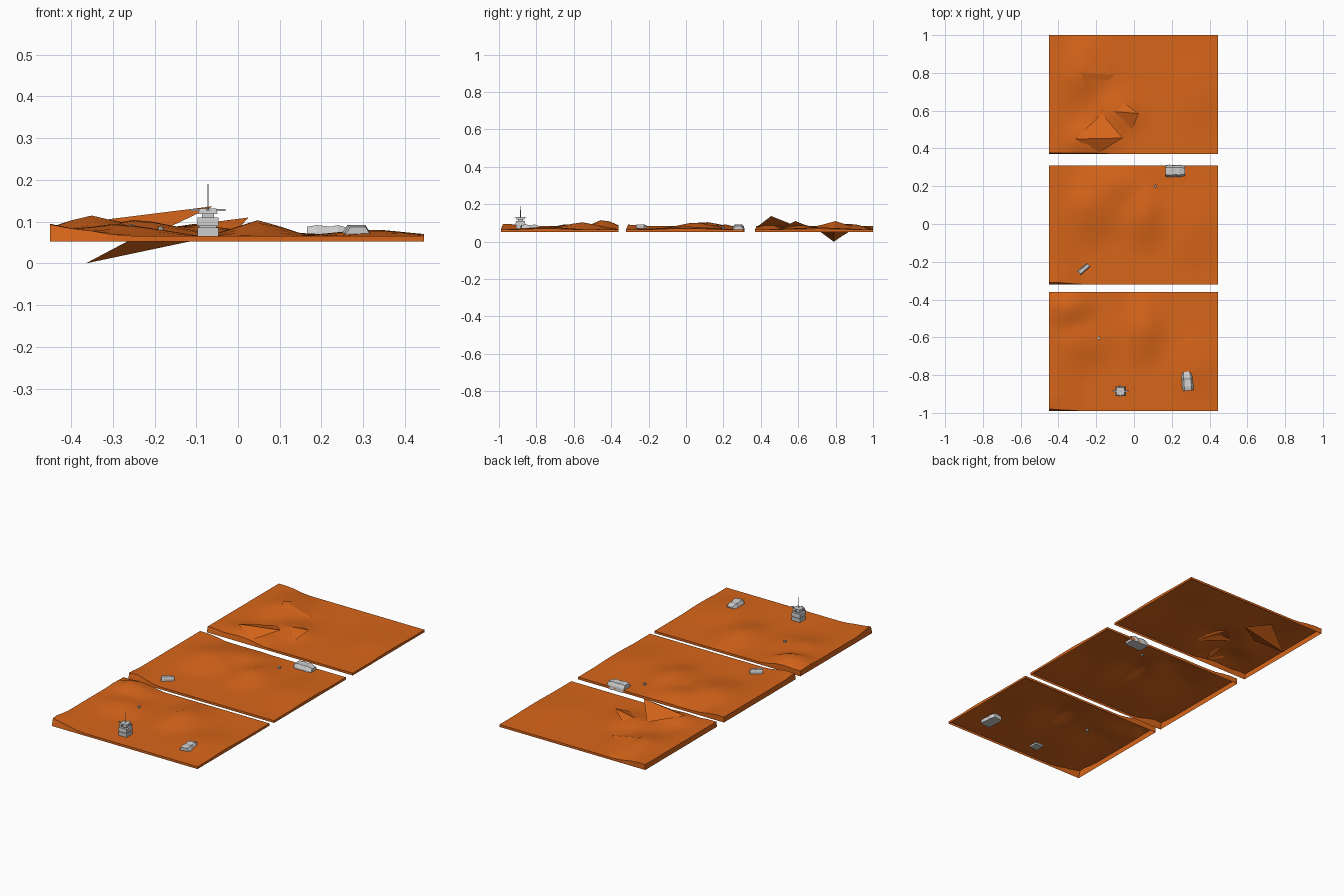
import bpy, bmesh, math
from mathutils import Matrix, Vector

if "Cube" in bpy.data.objects:
    bpy.data.objects.remove(bpy.data.objects["Cube"])

orange = bpy.data.materials.new("orange_soil")
orange.diffuse_color = (0.68, 0.13, 0.01, 1)
orange.use_nodes = True
orange.node_tree.nodes["Principled BSDF"].inputs["Base Color"].default_value = orange.diffuse_color
X0, X1, BASE, FLAT = -0.45, 0.445, 0.053, 0.066


def finish(name, bm, mat=None, smooth=None):
    me = bpy.data.meshes.new(name)
    bm.to_mesh(me)
    bm.free()
    ob = bpy.data.objects.new(name, me)
    bpy.context.collection.objects.link(ob)
    if mat:
        me.materials.append(mat)
    if smooth:
        me.shade_smooth()
        me.set_sharp_from_angle(angle=math.radians(smooth))
    return ob


def height(x, y, hills):
    h = FLAT + 0.017 * min(1, max(0, (-0.28 - x) / 0.1))
    best = 0
    for hx, hy, hz, rx, ry in hills:
        d = math.hypot((x - hx) / rx, (y - hy) / ry)
        best = max(best, (hz - FLAT) * max(0, 1 - d))
    return max(h, FLAT + best)


# Terrain panel: displaced sheet with a skirt, open underneath
def panel(name, y0, hills, nx=18, ny=13):
    bm = bmesh.new()
    w, d = X1 - X0, 0.63
    g = []
    for j in range(ny + 1):
        row = []
        for i in range(nx + 1):
            x, y = X0 + w * i / nx, y0 + d * j / ny
            z = height(x, y, hills)
            if j == 0:
                y += (z - FLAT) * 0.4
            row.append(bm.verts.new((x, y, z)))
        g.append(row)
    for j in range(ny):
        for i in range(nx):
            bm.faces.new((g[j][i], g[j][i + 1], g[j + 1][i + 1], g[j + 1][i]))
    rim = (g[0] + [g[j][nx] for j in range(1, ny + 1)] + g[ny][nx - 1::-1]
           + [g[j][0] for j in range(ny - 1, 0, -1)])
    low = []
    for v in rim:
        y = y0 if v in g[0] else v.co.y
        low.append(bm.verts.new((v.co.x, y, BASE)))
    for k in range(len(rim)):
        m = (k + 1) % len(rim)
        bm.faces.new((rim[k], low[k], low[m], rim[m]))
    finish(name, bm, orange, 40)


panel("front_terrain", -0.99, [
    (-0.35, -0.44, 0.122, 0.16, 0.13), (0.05, -0.56, 0.105, 0.12, 0.2),
    (-0.29, -0.62, 0.098, 0.2, 0.16), (-0.45, -0.96, 0.098, 0.12, 0.2),
    (0.32, -0.75, 0.082, 0.17, 0.2)])
panel("middle_terrain", -0.32, [
    (-0.24, 0.1, 0.108, 0.2, 0.22), (0.05, 0.05, 0.105, 0.12, 0.2),
    (-0.42, -0.3, 0.098, 0.14, 0.12), (-0.1, 0.2, 0.095, 0.2, 0.12),
    (0.32, 0.0, 0.083, 0.17, 0.25)])
panel("back_terrain", 0.37, [
    (-0.28, 0.8, 0.108, 0.17, 0.18), (-0.3, 0.91, 0.095, 0.15, 0.09),
    (-0.26, 0.45, 0.107, 0.2, 0.13), (-0.1, 0.6, 0.098, 0.17, 0.14),
    (0.32, 0.7, 0.078, 0.17, 0.25)])


# Sharp overhanging folds in the back panel: four-point wedges
def fold(name, apex, a, b, tail):
    bm = bmesh.new()
    p, q, r, t = [bm.verts.new(c) for c in (apex, a, b, tail)]
    for f in ((p, q, t), (p, t, r), (p, r, q)):
        bm.faces.new(f)
    bmesh.ops.recalc_face_normals(bm, faces=bm.faces)
    finish(name, bm, orange)


fold("front_fold", (-0.06, 0.455, 0.137), (-0.17, 0.585, 0.085),
     (-0.19, 0.375, 0.075), (-0.31, 0.45, 0.106))
fold("middle_fold", (0.025, 0.585, 0.11), (-0.08, 0.66, 0.08),
     (-0.01, 0.5, 0.07), (-0.17, 0.6, 0.085))
fold("rear_fold", (-0.28, 0.8, 0.11), (-0.2, 0.89, 0.08),
     (-0.24, 0.69, 0.08), (-0.1, 0.79, 0.07))
fold("pit_spike", (-0.365, 0.79, 0.0), (-0.2, 0.89, 0.066),
     (-0.24, 0.70, 0.066), (-0.1, 0.79, 0.056))


def prism(name, loc, size, taper=1.0, rot=0, sides=4):
    """Tapered upright prism; loc is the centre of its underside."""
    bm = bmesh.new()
    k = 1 / math.sqrt(2) if sides == 4 else 0.5
    bmesh.ops.create_cone(bm, cap_ends=True, segments=sides, radius1=k,
                          radius2=k * taper, depth=1)
    if sides == 4:
        bm.transform(Matrix.Rotation(math.pi / 4, 4, 'Z'))
    bm.transform(Matrix.Diagonal((*size, 1)) @ Matrix.Translation((0, 0, 0.5)))
    bm.transform(Matrix.Translation(loc) @ Matrix.Rotation(rot, 4, 'Z'))
    finish(name, bm)


# Vaulted hut: extruded arch profile with raised end collars
def hut(name, loc, length, width, h, rot):
    bm = bmesh.new()
    prof = [(-0.5, 0), (-0.46, 0.55), (-0.3, 0.95), (0.3, 0.95), (0.46, 0.55), (0.5, 0)]
    stations = [(-0.5, 0.9), (-0.28, 1.0), (0.05, 0.9), (0.2, 1.0), (0.5, 0.78)]
    rings = [[bm.verts.new((u * length, p * width * s, q * h * s)) for p, q in prof]
             for u, s in stations]
    for a, b in zip(rings, rings[1:]):
        for i in range(6):
            m = (i + 1) % 6
            bm.faces.new((a[i], b[i], b[m], a[m]))
    bm.faces.new(rings[0])
    bm.faces.new(rings[-1][::-1])
    bmesh.ops.recalc_face_normals(bm, faces=bm.faces)
    bm.transform(Matrix.Translation(loc) @ Matrix.Rotation(rot, 4, 'Z'))
    finish(name, bm)


hut("front_hut", (0.283, -0.832, 0.052), 0.1, 0.066, 0.042, math.radians(95))
hut("middle_hut", (0.218, 0.28, 0.052), 0.105, 0.068, 0.042, 0)
hut("small_hut", (-0.265, -0.238, 0.07), 0.066, 0.028, 0.024, math.radians(40))

# Tower with stacked floors, cross arms and mast
TX, TY = -0.072, -0.885
for name, z, sx, h, t in (("tower_base", 0.056, 0.05, 0.03, 1), ("tower_waist", 0.086, 0.042, 0.006, 1),
                          ("tower_floor", 0.09, 0.052, 0.02, 0.95), ("tower_neck", 0.11, 0.028, 0.014, 1),
                          ("tower_cabin", 0.118, 0.046, 0.014, 0.9)):
    prism(name, (TX, TY, z), (sx, sx, h), t)
for i in range(2):
    prism(f"tower_arm_{i}", (TX, TY, 0.126), (0.085 if i == 0 else 0.064, 0.008, 0.004),
          rot=math.radians((0, 90)[i]))
prism("tower_mast", (TX, TY, 0.13), (0.004, 0.004, 0.06), 0.6, sides=6)

# Tiny marker posts
for i, (x, y, z) in enumerate(((-0.185, -0.605, 0.07), (0.113, 0.2, 0.062))):
    prism(f"marker_{i}", (x, y, z), (0.016, 0.02, 0.018), 0.8, sides=8)
